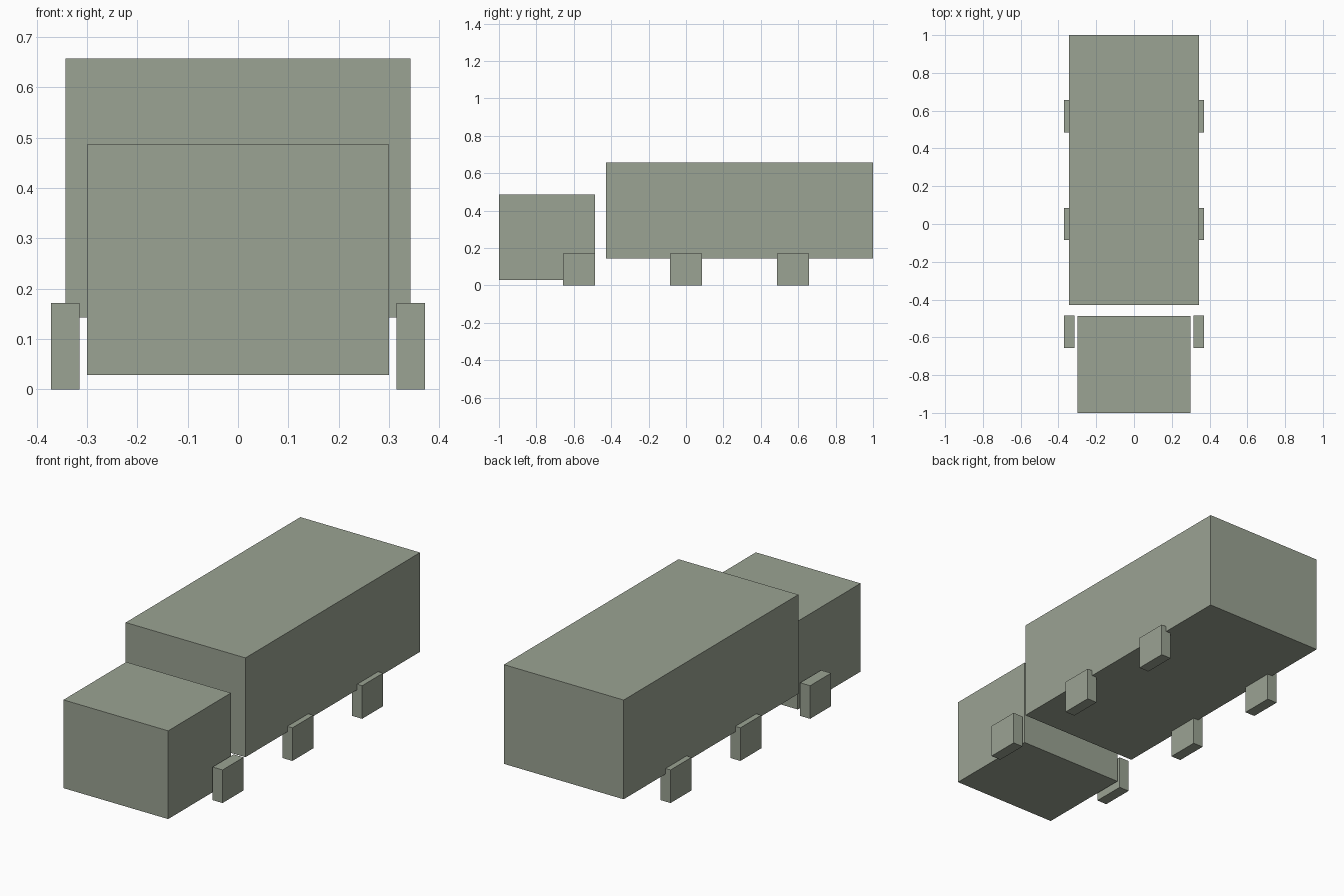
import bpy
import bmesh
from mathutils import Vector

if "Cube" in bpy.data.objects:
    bpy.data.objects.remove(bpy.data.objects["Cube"])

paint = bpy.data.materials.new("grey_green")
paint.diffuse_color = (0.328, 0.366, 0.292, 1.0)
paint.use_nodes = True
paint.node_tree.nodes["Principled BSDF"].inputs["Base Color"].default_value = paint.diffuse_color


def box(name, low, high):
    """Axis-aligned box between two opposite corners."""
    low, high = Vector(low), Vector(high)
    bm = bmesh.new()
    bmesh.ops.create_cube(bm, size=1.0)
    bmesh.ops.scale(bm, vec=high - low, verts=bm.verts)
    bmesh.ops.translate(bm, vec=(low + high) / 2, verts=bm.verts)
    mesh = bpy.data.meshes.new(name)
    bm.to_mesh(mesh)
    bm.free()
    mesh.materials.append(paint)
    obj = bpy.data.objects.new(name, mesh)
    bpy.context.collection.objects.link(obj)
    return obj


# Cab at the front, separate cargo box behind it
box("cab", (-0.30, -1.0, 0.029), (0.30, -0.486, 0.486))
box("cargo_box", (-0.343, -0.429, 0.143), (0.343, 1.0, 0.657))

# Three axles of square wheels, mirrored left and right
for axle, y in (("front", -0.571), ("middle", 0.0), ("rear", 0.571)):
    for side, x in (("left", -0.343), ("right", 0.343)):
        box(f"{axle}_{side}_wheel",
            (x - 0.0285, y - 0.0857, 0.0), (x + 0.0285, y + 0.0857, 0.1714))
